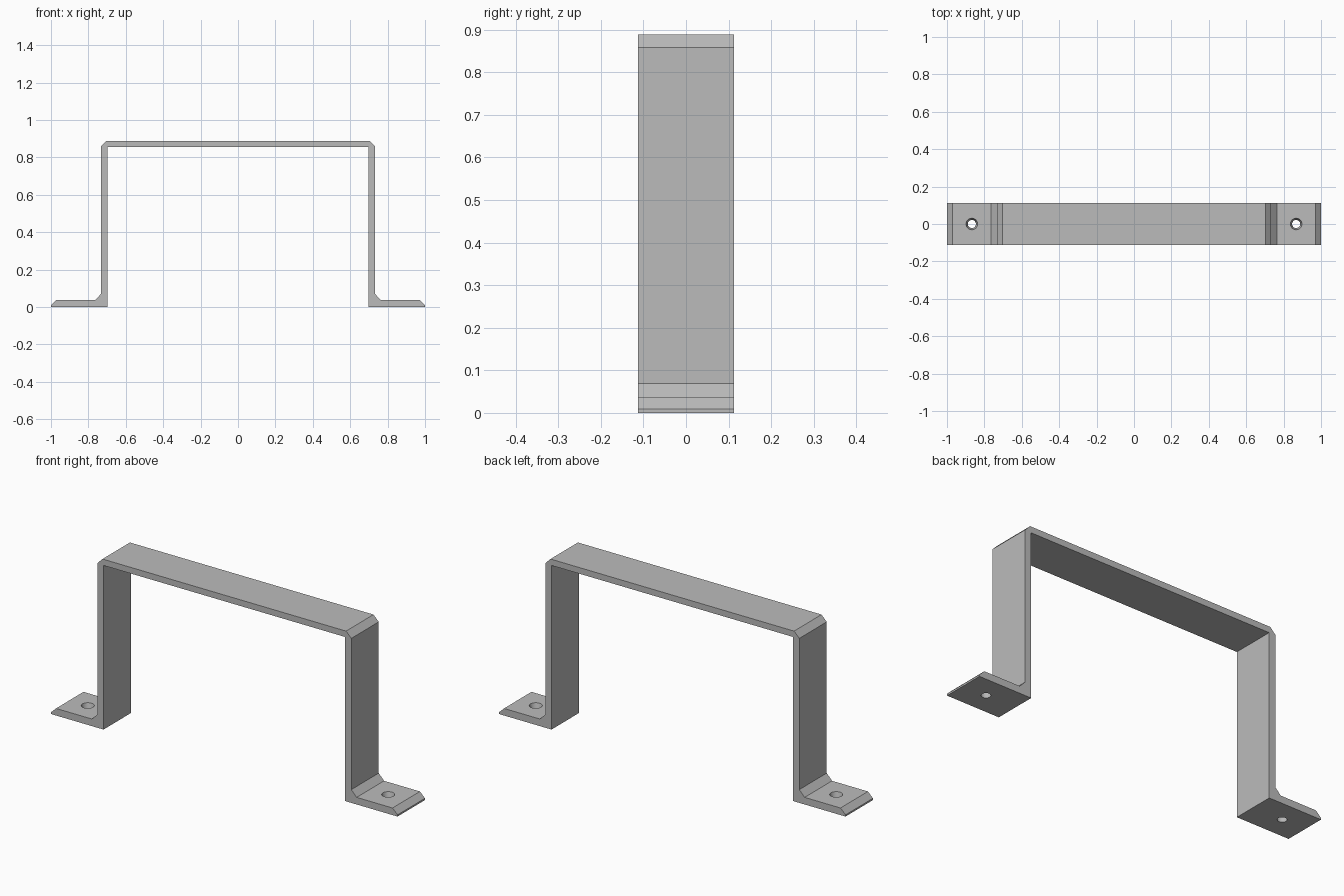
import bpy
import bmesh

cube = bpy.data.objects.get("Cube")
if cube:
    bpy.data.objects.remove(cube, do_unlink=True)

HALF_DEPTH = 0.113
HOLE_X = 0.867

# Single metal colour
metal = bpy.data.materials.new("grey_metal")
metal.use_nodes = True
GREY = (0.5, 0.5, 0.5, 1.0)
metal.diffuse_color = GREY
metal.node_tree.nodes["Principled BSDF"].inputs["Base Color"].default_value = GREY

# Right half of the bent strip: inner corner, foot, chamfered bends, top
half = [(0.697, 0.856), (0.697, 0), (1, 0), (1, 0.009), (0.971, 0.037),
        (0.764, 0.037), (0.733, 0.069), (0.733, 0.858), (0.703, 0.888)]
profile = half + [(-x, z) for x, z in reversed(half)]

# Extrude the mirrored profile along y
mesh = bpy.data.meshes.new("bracket_strip")
bm = bmesh.new()
face = bm.faces.new([bm.verts.new((x, -HALF_DEPTH, z)) for x, z in profile])
extruded = bmesh.ops.extrude_face_region(bm, geom=[face], use_keep_orig=True)
bmesh.ops.translate(bm, vec=(0, 2 * HALF_DEPTH, 0),
                    verts=[v for v in extruded["geom"] if isinstance(v, bmesh.types.BMVert)])
bmesh.ops.recalc_face_normals(bm, faces=bm.faces)
bm.to_mesh(mesh)
bm.free()
mesh.materials.append(metal)
strip = bpy.data.objects.new("bracket_strip", mesh)
bpy.context.collection.objects.link(strip)

# Tapered screw hole in each foot
cutters = []
for side, sign in (("left", 1), ("right", -1)):
    bpy.ops.mesh.primitive_cone_add(vertices=24, radius1=0.019, radius2=0.034,
                                    depth=0.061, location=(sign * HOLE_X, 0, 0.0185))
    cutter = bpy.context.object
    cutter.name = side + "_hole_cutter"
    cutter.hide_render = True
    cutter.data.materials.append(metal)
    cut = strip.modifiers.new(side + "_hole", "BOOLEAN")
    cut.operation = "DIFFERENCE"
    cut.solver = "EXACT"
    cut.object = cutter
    cutters.append(cutter)

# Bake the cuts, then drop the cutters
bpy.context.view_layer.update()
evaluated = strip.evaluated_get(bpy.context.evaluated_depsgraph_get())
baked = bpy.data.meshes.new_from_object(evaluated)
strip.modifiers.clear()
strip.data = baked
for cutter in cutters:
    bpy.data.objects.remove(cutter, do_unlink=True)

# Smooth hole walls, crisp bends
bpy.ops.object.select_all(action="DESELECT")
strip.select_set(True)
bpy.context.view_layer.objects.active = strip
bpy.ops.object.shade_smooth_by_angle(angle=0.5)
